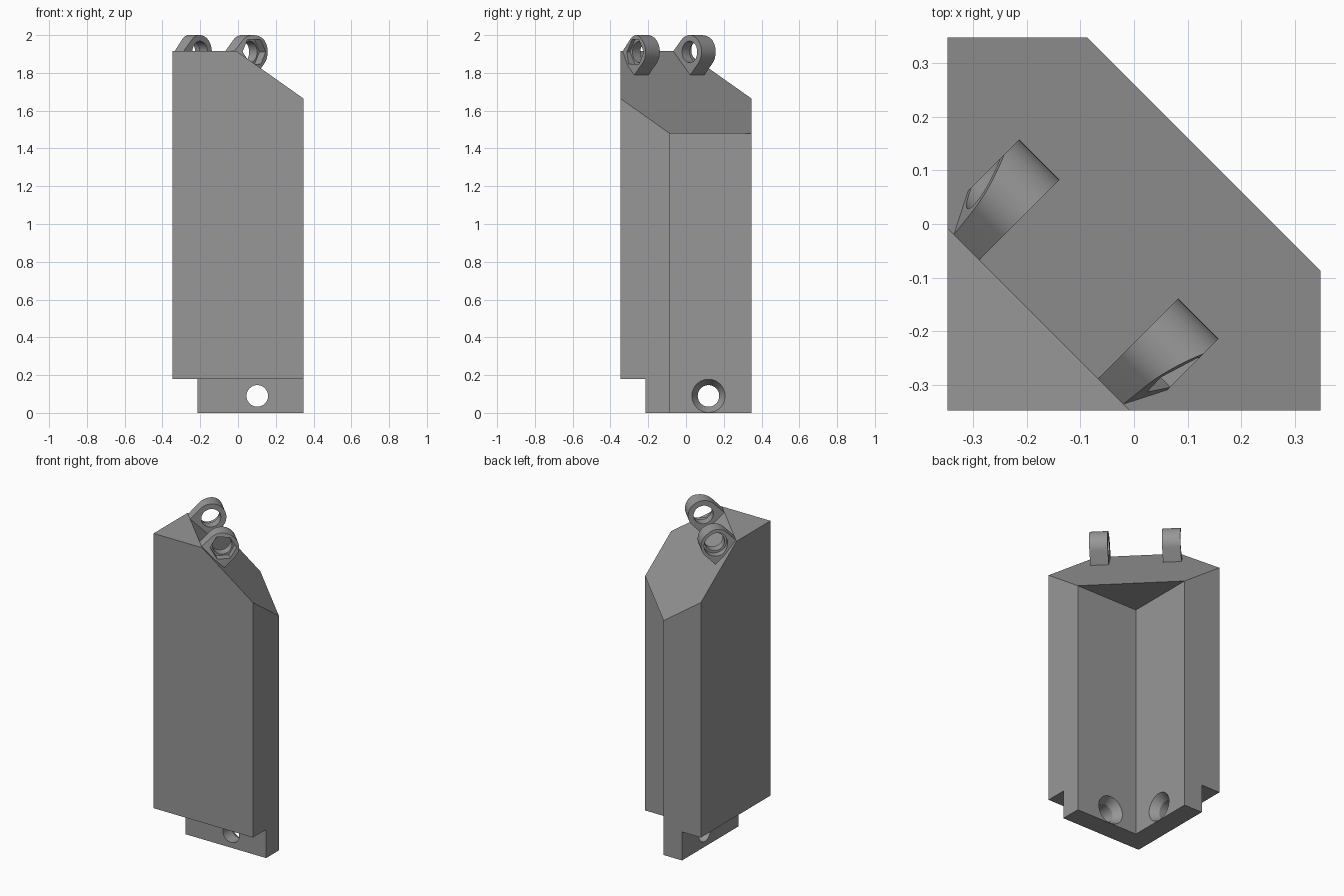
import bpy, bmesh, math
from mathutils import Vector, Matrix

if "Cube" in bpy.data.objects:
    bpy.data.objects.remove(bpy.data.objects["Cube"])

R2 = math.sqrt(2)
H = 0.347        # half width of the plan
T = -0.087       # inner faces of the L-shaped column
RIDGE = 1.915    # flat top height
SLOPE = 1.664    # roof plane: u + z = SLOPE, u along the plan diagonal

grey = bpy.data.materials.new("mid_grey")
grey.diffuse_color = (0.31, 0.31, 0.31, 1)
grey.use_nodes = True
grey.node_tree.nodes["Principled BSDF"].inputs["Base Color"].default_value = grey.diffuse_color


def diag(u, w, z):
    """Diagonal coordinates to world: u towards the notch, w across it."""
    return Vector(((u + w) / R2, (u - w) / R2, z))


def make(name, bm):
    bmesh.ops.recalc_face_normals(bm, faces=bm.faces)
    me = bpy.data.meshes.new(name)
    bm.to_mesh(me)
    bm.free()
    me.materials.append(grey)
    ob = bpy.data.objects.new(name, me)
    bpy.context.collection.objects.link(ob)
    return ob


def prism(bm, base, offset):
    face = bm.faces.new([bm.verts.new(p) for p in base])
    ext = bmesh.ops.extrude_face_region(bm, geom=[face])
    verts = [g for g in ext["geom"] if isinstance(g, bmesh.types.BMVert)]
    bmesh.ops.translate(bm, verts=verts, vec=offset)


def box(name, lo, hi):
    bm = bmesh.new()
    prism(bm, [(lo[0], lo[1], lo[2]), (hi[0], lo[1], lo[2]),
               (hi[0], hi[1], lo[2]), (lo[0], hi[1], lo[2])],
          Vector((0, 0, hi[2] - lo[2])))
    return make(name, bm)


def slice_off(bm, point, normal):
    """Remove everything on the normal side of a plane and cap the cut."""
    geom = bm.verts[:] + bm.edges[:] + bm.faces[:]
    bmesh.ops.bisect_plane(bm, geom=geom, plane_co=point, plane_no=normal,
                           clear_outer=True)
    bmesh.ops.holes_fill(bm, edges=[e for e in bm.edges if e.is_boundary])


def drill(name, start, axis, r1, r2, depth, sides=48):
    axis = Vector(axis).normalized()
    up = Vector((0, 0, 1))
    side = axis.cross(up)
    m = Matrix((up, side, axis)).transposed().to_4x4()
    m.translation = Vector(start) + axis * depth / 2
    bm = bmesh.new()
    bmesh.ops.create_cone(bm, cap_ends=True, segments=sides, radius1=r1,
                          radius2=r2, depth=depth, matrix=m)
    return make(name, bm)


def cut(ob, tool):
    mod = ob.modifiers.new("cut", 'BOOLEAN')
    mod.operation = 'DIFFERENCE'
    mod.solver = 'EXACT'
    mod.object = tool
    bpy.context.view_layer.objects.active = ob
    bpy.ops.object.modifier_apply(modifier=mod.name)
    bpy.data.objects.remove(tool)


def smooth(ob):
    bpy.ops.object.select_all(action='DESELECT')
    ob.select_set(True)
    bpy.context.view_layer.objects.active = ob
    bpy.ops.object.shade_smooth_by_angle(angle=math.radians(25))


# Column: square block, 45 degree roof, square notch along the back corner
bm = bmesh.new()
prism(bm, [(-H, -H, 0.18), (H, -H, 0.18), (H, H, 0.18), (-H, H, 0.18)],
      Vector((0, 0, RIDGE - 0.18)))
slice_off(bm, diag(SLOPE - RIDGE, 0, RIDGE), diag(1, 0, 1))
column = make("column", bm)
cut(column, box("notch", (T, T, 0), (1, 1, SLOPE - (H + T) / R2)))

# Foot: thinner L-shaped tongue with two countersunk screw holes
foot = box("foot", (-0.215, -0.215, 0), (H, H, 0.18))
cut(foot, box("notch", (T, T, -1), (1, 1, 1)))
for start, axis in (((0.102, T, 0.09), (0, -1, 0)), ((T, 0.119, 0.09), (-1, 0, 0))):
    a = Vector(axis)
    cut(foot, drill("screw_hole", Vector(start) - a * 0.05, a, 0.057, 0.057, 0.3))
    cut(foot, drill("countersink", start, a, 0.088, 0.057, 0.05))
smooth(foot)


def lug(name, s, sides, pocket_r):
    """Round-topped ear standing square to the roof, s picks the side."""
    uc, zc, r, leg = -0.129, 1.911, 0.089, 0.093 / R2
    prof = []
    for i in range(33):
        t = math.radians(-45 + 180 * i / 32)
        prof.append((uc + r * math.cos(t), zc + r * math.sin(t)))
    first, last = prof[0], prof[-1]
    prof = [(first[0] - leg, first[1] - leg)] + prof + [(last[0] - leg, last[1] - leg)]
    bm = bmesh.new()
    prism(bm, [diag(u, s * 0.156, z) for u, z in prof], diag(0, s * 0.106, 0))
    # tilted relief on the upper outer side, then trim to the wall line
    slice_off(bm, diag(-0.251, s * 0.223, RIDGE), diag(-0.31, s, 0.2))
    wall = Vector((0, -1, 0)) if s > 0 else Vector((-1, 0, 0))
    slice_off(bm, wall * 0.335, wall)
    ob = make(name, bm)
    axis = diag(0, s, 0)
    cut(ob, drill("bolt_hole", diag(uc, s * 0.1, zc), axis, 0.057, 0.057, 0.3))
    cut(ob, drill("pocket", diag(uc, s * 0.215, zc), axis, pocket_r, pocket_r, 0.2, sides))
    smooth(ob)


lug("nut_lug", 1, 6, 0.075)
lug("bolt_lug", -1, 48, 0.07)
